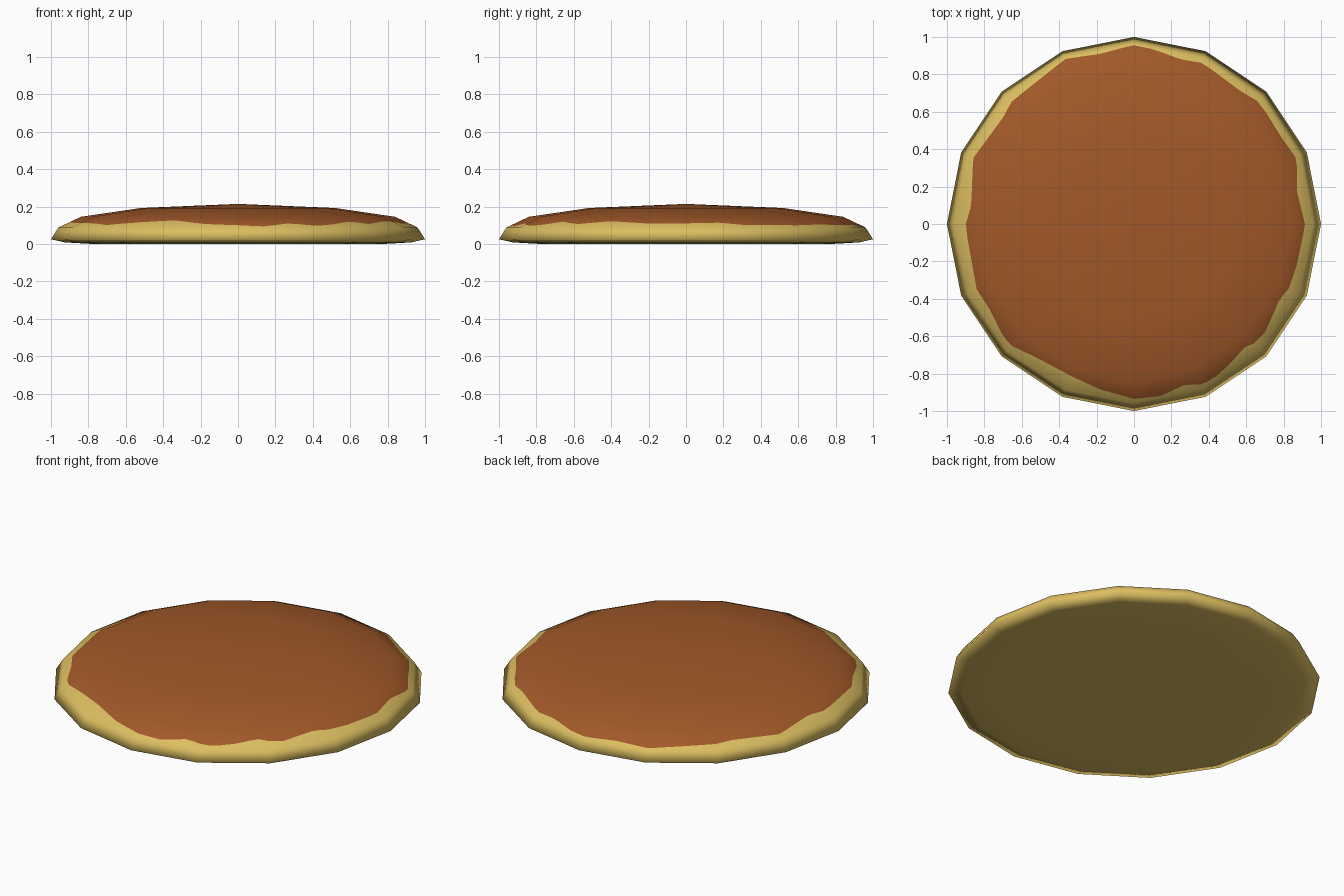
import bpy, math
from mathutils import Vector

if "Cube" in bpy.data.objects:
    bpy.data.objects.remove(bpy.data.objects["Cube"])

SIDES, SUB = 16, 8
N = SIDES * SUB
STEP = 2 * math.pi / SIDES

# Profile (radius, height) from the top centre round the rim to the underside
PROFILE = [(0.0, 0.214), (0.52, 0.192), (0.84, 0.145), (0.96, 0.088),
           (1.0, 0.025), (0.925, 0.008), (0.78, 0.0), (0.0, 0.0)]
# Outline of the browned top, seen from above
EDGE = [(.06, .95), (.25, .88), (.41, .83), (.57, .71), (.71, .59), (.79, .46),
        (.87, .33), (.87, .18), (.905, -.056), (.87, -.22), (.78, -.40),
        (.70, -.58), (.59, -.66), (.51, -.75), (.42, -.83), (.27, -.86),
        (.14, -.92), (0, -.935), (-.18, -.885), (-.34, -.81), (-.53, -.71),
        (-.70, -.60), (-.77, -.46), (-.85, -.30), (-.89, -.08), (-.87, .10),
        (-.86, .345), (-.70, .57), (-.56, .73), (-.37, .88), (-.18, .91)]


def side_scale(a):
    """Radius of the unit 16-sided polygon at angle a."""
    return math.cos(STEP / 2) / math.cos(a % STEP - STEP / 2)


def material(name, rgb):
    m = bpy.data.materials.new(name)
    m.diffuse_color = (*rgb, 1)
    m.use_nodes = True
    m.node_tree.nodes["Principled BSDF"].inputs["Base Color"].default_value = m.diffuse_color
    return m


# Browned edge as a fraction of the polygon radius, by angle
keys = sorted((math.atan2(y, x) % (2 * math.pi),
               math.hypot(x, y) / side_scale(math.atan2(y, x))) for x, y in EDGE)
keys = ([(keys[-1][0] - 2 * math.pi, keys[-1][1])] + keys
        + [(keys[0][0] + 2 * math.pi, keys[0][1])])


def edge_fraction(a):
    for (a0, f0), (a1, f1) in zip(keys, keys[1:]):
        if a0 <= a <= a1:
            f = f0 + (f1 - f0) * (a - a0) / (a1 - a0)
            return min(max(f, 0.85), 0.955)


# Smooth profile normals (radial, up) averaged from neighbouring segments
def seg_normal(i):
    (r0, z0), (r1, z1) = PROFILE[i], PROFILE[i + 1]
    return Vector((z0 - z1, r1 - r0)).normalized()


last = len(PROFILE) - 1
pn = [Vector((0, 1))] + [(seg_normal(i - 1) + seg_normal(i)).normalized()
                         for i in range(1, last)] + [Vector((0, -1))]

# Rings; the browned edge is an extra wavy ring between profile rings 2 and 3
verts, normals = [], []


def add(r, z, a, n):
    s = r * side_scale(a)
    verts.append((s * math.cos(a), s * math.sin(a), z))
    normals.append(Vector((n.x * math.cos(a), n.x * math.sin(a), n.y)).normalized())


rings = [1, 2, None, 3, 4, 5, 6]
for ring in rings:
    for k in range(N):
        a = 2 * math.pi * k / N
        if ring is None:
            f = edge_fraction(a)
            t = (f - PROFILE[2][0]) / (PROFILE[3][0] - PROFILE[2][0])
            z = PROFILE[2][1] + t * (PROFILE[3][1] - PROFILE[2][1])
            add(f, z, a, pn[2].lerp(pn[3], t))
        else:
            add(*PROFILE[ring], a, pn[ring])
top = len(verts)
add(*PROFILE[0], 0, pn[0])
add(*PROFILE[-1], 0, pn[-1])

faces, mats = [], []
for k in range(N):
    j = (k + 1) % N
    faces.append((top, k, j))
    mats.append(1)
    for i in range(len(rings) - 1):
        faces.append((i * N + k, (i + 1) * N + k, (i + 1) * N + j, i * N + j))
        mats.append(1 if i < 2 else 0)
    b = (len(rings) - 1) * N
    faces.append((b + k, top + 1, b + j))
    mats.append(0)

# Pancake object
mesh = bpy.data.meshes.new("pancake")
mesh.from_pydata(verts, [], faces)
mesh.materials.append(material("golden batter", (0.72, 0.52, 0.12)))
mesh.materials.append(material("browned top", (0.36, 0.10, 0.022)))
for p, m in zip(mesh.polygons, mats):
    p.material_index = m
    p.use_smooth = True
mesh.normals_split_custom_set_from_vertices(normals)
obj = bpy.data.objects.new("pancake", mesh)
bpy.context.collection.objects.link(obj)
